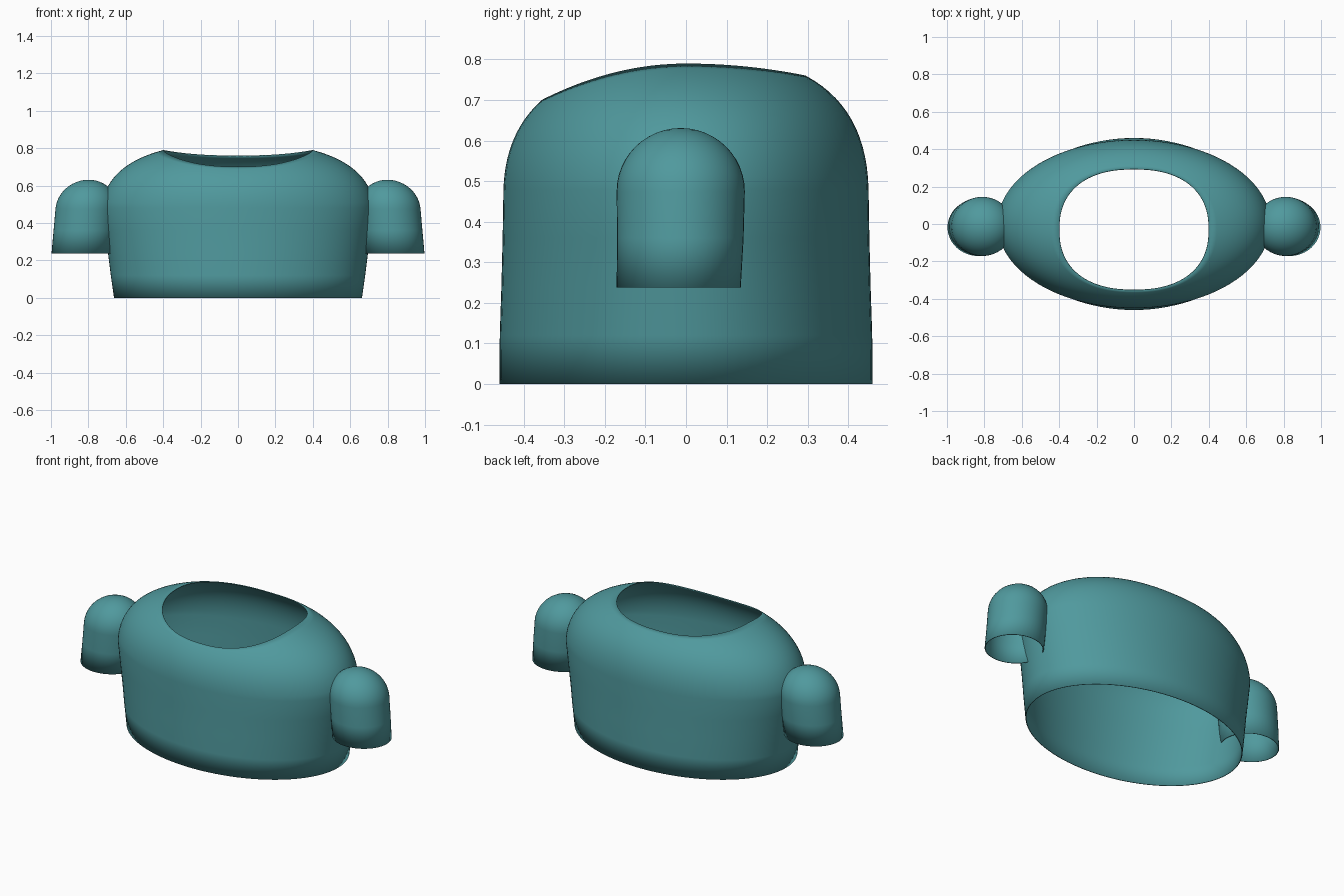
import bpy, math

if "Cube" in bpy.data.objects:
    bpy.data.objects.remove(bpy.data.objects["Cube"])

mat = bpy.data.materials.new("teal_cloth")
mat.diffuse_color = (0.08, 0.32, 0.34, 1)
mat.use_nodes = True
mat.node_tree.nodes["Principled BSDF"].inputs["Base Color"].default_value = mat.diffuse_color
N = 96


def spow(v, p):
    return math.copysign(abs(v) ** p, v)


def loft(name, rings, tip=None):
    """Skin equal-length closed rings, optionally closing onto a tip point."""
    n = len(rings[0])
    verts = [p for r in rings for p in r]
    faces = [(k * n + i, k * n + (i + 1) % n, (k + 1) * n + (i + 1) % n, (k + 1) * n + i)
             for k in range(len(rings) - 1) for i in range(n)]
    if tip:
        verts.append(tip)
        b = (len(rings) - 1) * n
        faces += [(b + i, b + (i + 1) % n, len(verts) - 1) for i in range(n)]
    me = bpy.data.meshes.new(name)
    me.from_pydata(verts, [], faces)
    me.materials.append(mat)
    ob = bpy.data.objects.new(name, me)
    bpy.context.collection.objects.link(ob)
    bpy.context.view_layer.objects.active = ob
    bpy.ops.object.select_all(action='DESELECT')
    ob.select_set(True)
    bpy.ops.object.shade_smooth_by_angle(angle=math.radians(40))
    # thin cloth thickness, growing inwards
    sol = ob.modifiers.new("thickness", 'SOLIDIFY')
    sol.thickness = 0.005
    sol.offset = -1
    return ob


def ellipse(cx, cy, z, rx, ry, n=N):
    return [(cx + rx * math.cos(2 * math.pi * i / n),
             cy + ry * math.sin(2 * math.pi * i / n), z) for i in range(n)]


# torso: flaring elliptical tube
rings = [ellipse(0, 0, z, rx, ry) for z, rx, ry in
         ((0, .663, .46), (.12, .68, .459), (.24, .695, .455), (.36, .713, .452), (.48, .73, .45))]

# shoulders: each column curves in to a saddle-shaped neck opening
base = rings[-1]
neck = []
for i in range(N):
    a = 2 * math.pi * i / N
    x = 0.4 * spow(math.cos(a), .85)
    y = -0.03 + 0.324 * spow(math.sin(a), .85)
    neck.append((x, y, 0.79 - (0.71 if y < 0 else 0.34) * y * y))
STEPS = 14
for s in range(1, STEPS + 1):
    t = s / STEPS
    ring = []
    for p, q in zip(base, neck):
        c = (p[0] * .97, p[1] * .99, q[2] - 0.08)
        ring.append(tuple((1 - t) ** 2 * p[k] + 2 * t * (1 - t) * c[k] + t * t * q[k]
                          for k in range(3)))
    rings.append(ring)
loft("torso", rings)

# sleeves: leaning short tubes with domed tops, open below
for side, name in ((1, "right_sleeve"), (-1, "left_sleeve")):
    rs = [ellipse(.832, -.018, .238, .165, .153, 48), ellipse(.821, -.014, .36, .165, .156, 48)]
    for k in range(12):
        a = math.radians(90 * k / 12)
        rs.append(ellipse(.811 - .012 * math.sin(a), -.013, .475 + .156 * math.sin(a),
                          .165 * math.cos(a), .158 * math.cos(a), 48))
    tip = (.799 * side, -.013, .631)
    rs = [[(side * x, y, z) for x, y, z in r][::side] for r in rs]
    loft(name, rs, tip)
